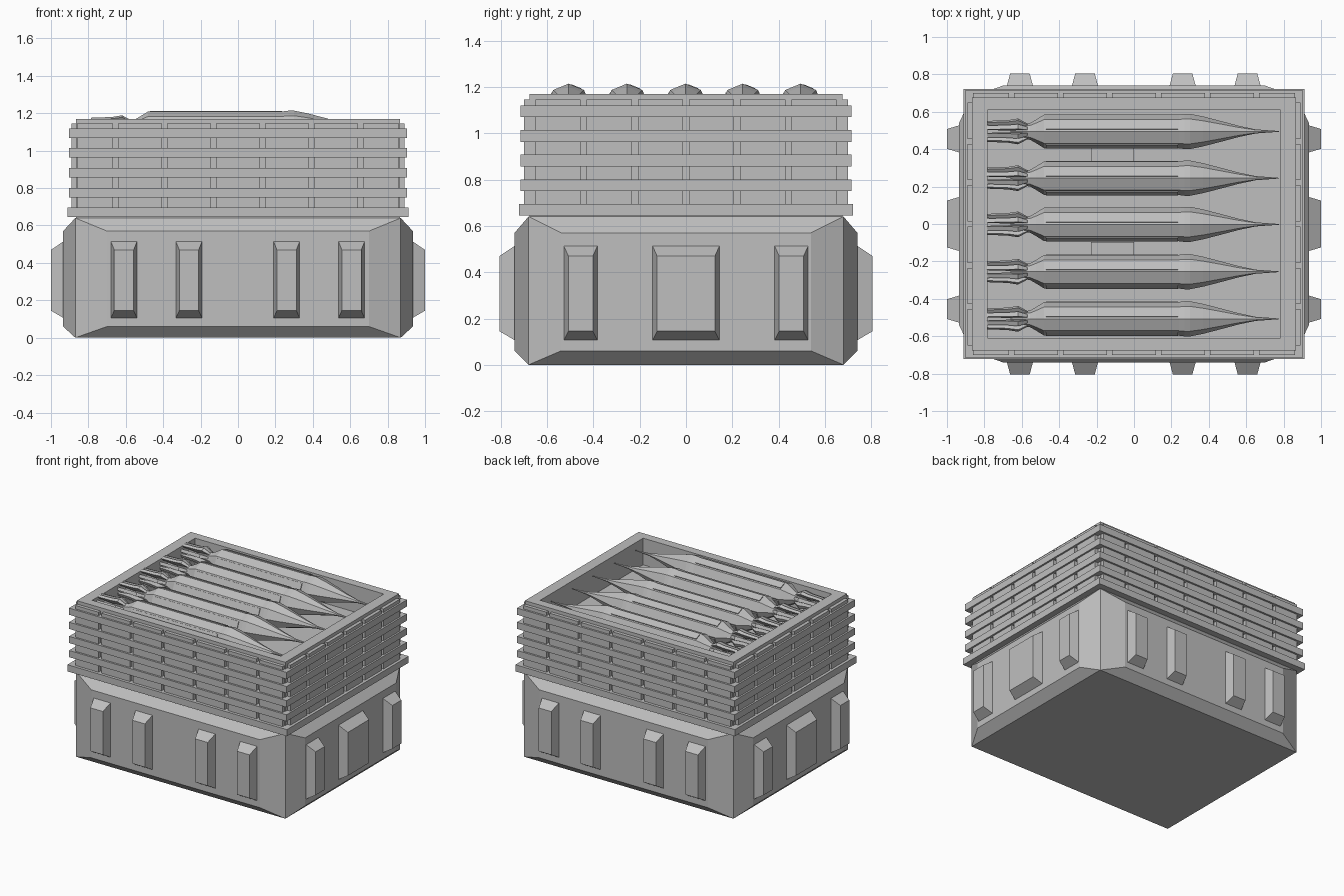
import bpy, bmesh, math
from mathutils import Vector, Matrix

if "Cube" in bpy.data.objects:
    bpy.data.objects.remove(bpy.data.objects["Cube"])

grey = bpy.data.materials.new("plain_grey")
grey.diffuse_color = (0.52, 0.52, 0.52, 1)
grey.use_nodes = True
grey.node_tree.nodes["Principled BSDF"].inputs["Base Color"].default_value = grey.diffuse_color


def finish(name, bm, recalc=True):
    bmesh.ops.remove_doubles(bm, verts=bm.verts, dist=1e-5)
    if recalc:
        bmesh.ops.recalc_face_normals(bm, faces=bm.faces)
    me = bpy.data.meshes.new(name)
    bm.to_mesh(me)
    bm.free()
    me.materials.append(grey)
    ob = bpy.data.objects.new(name, me)
    bpy.context.collection.objects.link(ob)
    return ob


def add_box(bm, x0, x1, y0, y1, z0, z1, rot=Matrix()):
    m = (rot @ Matrix.Translation(((x0 + x1) / 2, (y0 + y1) / 2, (z0 + z1) / 2))
         @ Matrix.Diagonal((x1 - x0, y1 - y0, z1 - z0, 1)))
    bmesh.ops.create_cube(bm, size=1, matrix=m)


def add_frustum(bm, turn, base, top):
    """Open frustum pointing outwards; base/top = (centre, half width, z0, z1, distance)."""
    rot = Matrix.Rotation(turn, 4, 'Z')
    loops = []
    for c, w, z0, z1, d in (base, top):
        loops.append([bm.verts.new(rot @ Vector(p)) for p in
                      ((c - w, -d, z0), (c + w, -d, z0), (c + w, -d, z1), (c - w, -d, z1))])
    a, b = loops
    bm.faces.new(b)
    for i in range(4):
        j = (i + 1) % 4
        bm.faces.new((a[i], a[j], b[j], b[i]))


def add_ring(bm, ox, oy, ix, iy, z0, z1):
    """Rectangular frame."""
    def corners(x, y, z):
        return [bm.verts.new((sx * x, sy * y, z)) for sx, sy in
                ((-1, -1), (1, -1), (1, 1), (-1, 1))]
    loops = [corners(ox, oy, z0), corners(ox, oy, z1), corners(ix, iy, z1), corners(ix, iy, z0)]
    for k in range(4):
        a, b = loops[k], loops[(k + 1) % 4]
        for i in range(4):
            j = (i + 1) % 4
            bm.faces.new((a[i], a[j], b[j], b[i]))


def turned(bm, profile, sides=8):
    """Lathe along x with a vertex pointing up."""
    loops = []
    for x, r in profile:
        loops.append([bm.verts.new((x, r * math.sin(2 * math.pi * i / sides),
                                    r * math.cos(2 * math.pi * i / sides))) for i in range(sides)])
    for a, b in zip(loops, loops[1:]):
        for i in range(sides):
            j = (i + 1) % sides
            bm.faces.new((a[i], a[j], b[j], b[i]))
    bm.faces.new(loops[0])
    bm.faces.new(loops[-1])


# Base: bevelled panels pushed out of a box, one per side
SIDES = [(k * math.pi / 2, k % 2 == 0) for k in range(4)]
bm = bmesh.new()
for turn, long in SIDES:
    if long:
        add_frustum(bm, turn, (0, .87, 0, .64, .68), (0, .70, .06, .57, .74))
    else:
        add_frustum(bm, turn, (0, .68, 0, .64, .87), (0, .54, .06, .57, .935))
for z in (0, .64):
    bm.faces.new([bm.verts.new((sx * .87, sy * .68, z)) for sx, sy in
                  ((-1, -1), (1, -1), (1, 1), (-1, 1))])
finish("base_body", bm)

# Raised pads on the base
bm = bmesh.new()
for turn, long in SIDES:
    if long:
        s = 1 if turn == 0 else -1
        for c in (-.61, -.262, .26, .607):
            add_frustum(bm, turn, (c * s, .07, .105, .515, .738), (c * s, .052, .145, .47, .805))
    else:
        for c, w in ((-.455, .073), (0, .145), (.455, .073)):
            add_frustum(bm, turn, (c, w, .105, .515, .933), (c, w - .02, .145, .47, 1.0))
finish("base_pads", bm)

# Open crate wall and floor
bm = bmesh.new()
add_ring(bm, .865, .675, .783, .61, .64, 1.17)
finish("crate_wall", bm)
bm = bmesh.new()
add_box(bm, -.80, .80, -.63, .63, .93, .97)
finish("crate_floor", bm)

# Upright planks with narrow gaps
bm = bmesh.new()
for turn, long in SIDES:
    rot = Matrix.Rotation(turn, 4, 'Z')
    n, pitch, end, d = (7, .262, .86, .675) if long else (6, .221, .66, .865)
    for i in range(n):
        c = (i - (n - 1) / 2) * pitch
        a = max(c - pitch / 2 + .013, -end)
        b = min(c + pitch / 2 - .013, end)
        add_box(bm, a, b, -d - .025, -d + .01, .65, 1.145, rot)
finish("crate_planks", bm)

# Horizontal slats wrapped around the crate
bm = bmesh.new()
for i in range(5):
    g = .008 if i == 0 else 0
    z = .645 + .106 * i
    add_ring(bm, .903 + g, .714 + g, .86, .67, z, z + .05)
finish("crate_slats", bm)

# Cradle blocks beneath the shells
bm = bmesh.new()
for y in (.37, -.13):
    add_box(bm, -.23, 0, y - .035, y + .035, .96, 1.06)
finish("cradle_blocks", bm)

# Shells
BODY = [(-.66, .03), (-.575, .042), (-.555, .045), (-.525, .062), (-.48, .09), (.24, .09),
        (.27, .094), (.30, .094), (.37, .08), (.47, .054), (.56, .03), (.65, .011), (.775, .002)]
FIN = [(-.56, .03), (-.575, .045), (-.62, .069), (-.675, .06), (-.785, .056), (-.785, .04), (-.65, .02)]
for n, y in enumerate((.495, .245, -.002, -.255, -.507)):
    place = Matrix.Translation((0, y, 1.12))
    bm = bmesh.new()
    turned(bm, BODY)
    bm.transform(place)
    finish(f"shell_body_{n + 1}", bm)

    # thin rails along the body facets
    bm = bmesh.new()
    for k in range(4):
        rot = Matrix.Rotation(math.radians(22.5 + 45 + 90 * k), 4, 'X')
        add_box(bm, -.47, .235, -.024, .024, .075, .089, rot)
    bm.transform(place)
    finish(f"shell_rails_{n + 1}", bm)

    # tail fins
    bm = bmesh.new()
    for k in range(8):
        rot = Matrix.Rotation(math.radians(45 * k + 22.5), 4, 'X')
        sides = [[bm.verts.new(rot @ Vector((x, t * max(.2, r / .07), r))) for x, r in FIN]
                 for t in (-.014, .014)]
        a, b = sides
        bm.faces.new(a)
        bm.faces.new(b)
        for i in range(len(FIN)):
            j = (i + 1) % len(FIN)
            bm.faces.new((a[i], a[j], b[j], b[i]))
    bm.transform(place)
    finish(f"shell_fins_{n + 1}", bm)
